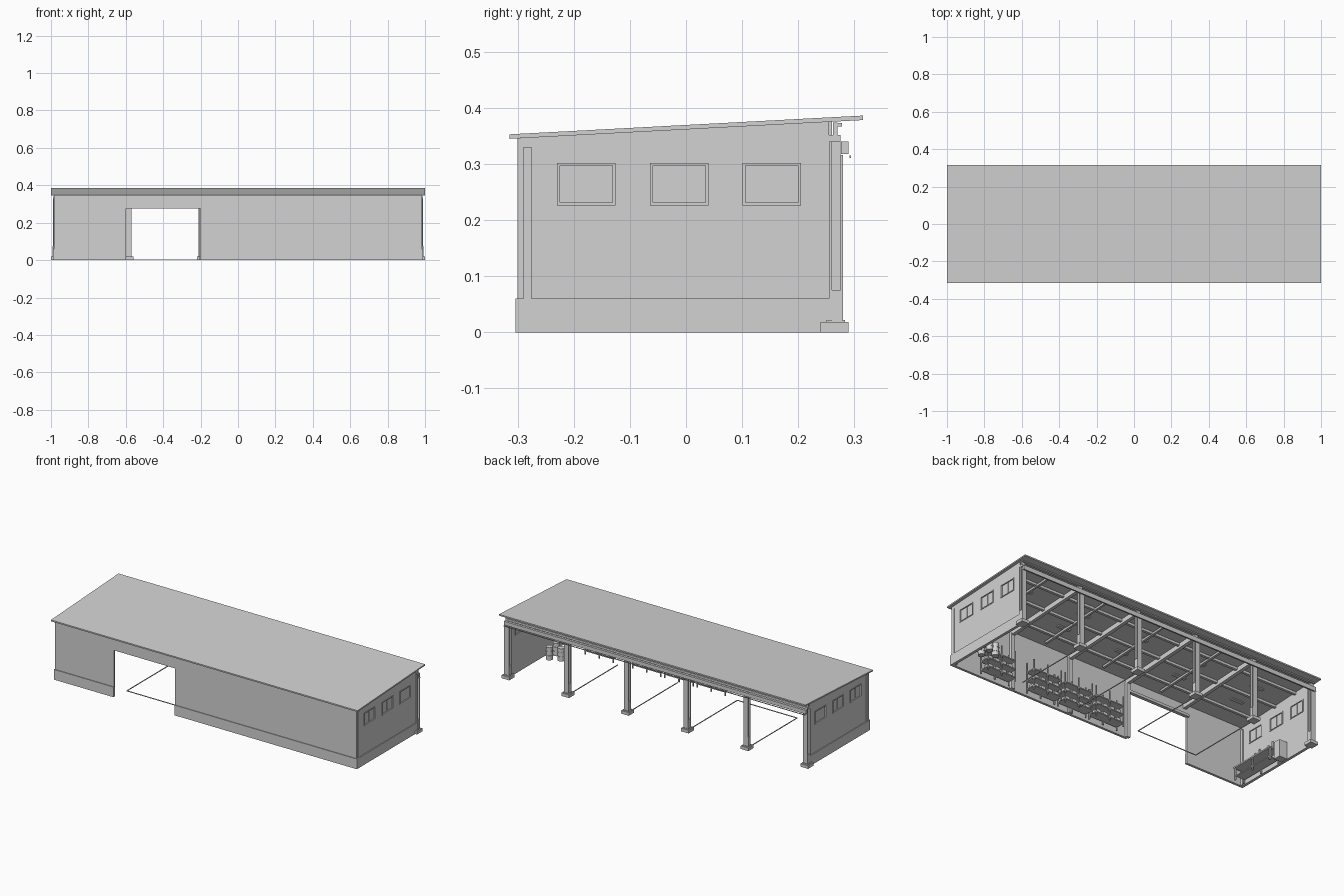
import bpy, bmesh
from mathutils import Vector

cube = bpy.data.objects.get("Cube")
if cube:
    bpy.data.objects.remove(cube, do_unlink=True)

grey = bpy.data.materials.new("light_grey")
grey.diffuse_color = (0.65, 0.65, 0.65, 1)
grey.use_nodes = True
grey.node_tree.nodes["Principled BSDF"].inputs["Base Color"].default_value = (0.65, 0.65, 0.65, 1)


def finish(name, bm):
    bmesh.ops.recalc_face_normals(bm, faces=bm.faces)
    mesh = bpy.data.meshes.new(name)
    bm.to_mesh(mesh)
    bm.free()
    mesh.materials.append(grey)
    ob = bpy.data.objects.new(name, mesh)
    bpy.context.collection.objects.link(ob)
    return ob


def boxes(name, spans):
    """One object from boxes given as (x0, x1, y0, y1, z0, z1)."""
    bm = bmesh.new()
    for x0, x1, y0, y1, z0, z1 in spans:
        lo, hi = Vector((x0, y0, z0)), Vector((x1, y1, z1))
        for v in bmesh.ops.create_cube(bm, size=1)["verts"]:
            v.co = (lo + hi) / 2 + v.co * (hi - lo)
    return finish(name, bm)


def prism(name, points, offset):
    """A flat outline swept along an offset."""
    bm = bmesh.new()
    face = bm.faces.new([bm.verts.new(p) for p in points])
    grown = bmesh.ops.extrude_face_region(bm, geom=[face])["geom"]
    verts = [g for g in grown if isinstance(g, bmesh.types.BMVert)]
    bmesh.ops.translate(bm, verts=verts, vec=offset)
    return finish(name, bm)


def under_roof(y):
    return 0.3615 + 0.053 * y


def sloped(name, x0, x1, y0, y1, top, depth):
    """A beam that follows the roof slope, its top set above the underside by top."""
    pts = [(x0, y, under_roof(y) + top - d) for y, d in
           ((y0, depth), (y1, depth), (y1, 0), (y0, 0))]
    return prism(name, pts, (x1 - x0, 0, 0))


# Roof
sloped("roof", -1, 1, -0.315, 0.315, 0.008, 0.008)

# Front wall with its doorway, and the plinth on either side
DOOR_L, DOOR_R, DOOR_TOP = -0.6, -0.2, 0.275
outline = [(-0.983, 0), (DOOR_L, 0), (DOOR_L, DOOR_TOP), (DOOR_R, DOOR_TOP),
           (DOOR_R, 0), (0.983, 0), (0.983, 0.345), (-0.983, 0.345)]
prism("front_wall", [(x, -0.3, z) for x, z in outline], (0, 0.01, 0))
boxes("front_plinth", [(a, b, -0.304, -0.299, 0, 0.06)
                       for a, b in ((-0.988, DOOR_L), (DOOR_R, 0.988))])
boxes("door_lintel", [(DOOR_L - 0.01, DOOR_R + 0.01, -0.29, -0.28, DOOR_TOP, 0.29)])

# End walls with three windows each
WINDOWS, HALF, SILL, HEAD = (-0.178, -0.012, 0.153), 0.052, 0.226, 0.302
for side, label in ((1, "left"), (-1, "right")):
    out, inn = side * 0.983, side * 0.972
    wall = prism(label + "_wall", [(inn, -0.295, 0), (inn, 0.255, 0),
                                   (inn, 0.255, under_roof(0.255)),
                                   (inn, -0.295, under_roof(-0.295))], (out - inn, 0, 0))
    a, b = sorted((side * 0.95, side))
    cutter = boxes(label + "_window_cutter",
                   [(a, b, c - HALF, c + HALF, SILL, HEAD) for c in WINDOWS])
    cutter.hide_render = True
    cutter.hide_viewport = True
    cutter.display_type = 'WIRE'
    cut = wall.modifiers.new("windows", 'BOOLEAN')
    cut.object = cutter
    cut.solver = 'EXACT'
    frames, panes = [], []
    a, b = sorted((side * 0.969, side * 0.986))
    p, q = sorted((side * 0.975, side * 0.979))
    t = 0.005
    for c in WINDOWS:
        l, r = c - HALF, c + HALF
        frames += [(a, b, l, r, SILL, SILL + t), (a, b, l, r, HEAD - t, HEAD),
                   (a, b, l, l + t, SILL + t, HEAD - t), (a, b, r - t, r, SILL + t, HEAD - t)]
        frames.append((p - 0.002, q + 0.002, c - 0.002, c + 0.002, SILL + t, HEAD - t))
        panes.append((p, q, l + t, r - t, SILL + t, HEAD - t))
    boxes(label + "_window_frames", frames)
    boxes(label + "_window_panes", panes)
    a, b = sorted((side * 0.982, side * 0.988))
    boxes(label + "_plinth", [(a, b, -0.3, 0.255, 0, 0.06)])

# Back columns as I-sections on concrete pads
COLUMNS = [-0.975 + 0.39 * i for i in range(6)]
flanges, pads, kerbs, struts = [], [], [], []
for x in COLUMNS:
    flanges += [(x - 0.015, x + 0.015, 0.255, 0.26, 0.02, 0.34),
                (x - 0.015, x + 0.015, 0.275, 0.28, 0.02, 0.316),
                (x - 0.003, x + 0.003, 0.26, 0.275, 0.02, 0.34)]
    pads += [(x - 0.025, x + 0.025, 0.24, 0.29, 0, 0.018),
             (x - 0.018, x + 0.018, 0.25, 0.283, 0.018, 0.022)]
    kerbs += [(x + s * 0.012 - 0.004, x + s * 0.012 + 0.004, 0.26, 0.278, 0.02, 0.075)
              for s in (-1, 1)]
    struts.append((x - 0.012, x + 0.012, 0.262, 0.27, 0.352, 0.374))
boxes("back_columns", flanges)
boxes("column_pads", pads)
boxes("column_guards", kerbs)
boxes("roof_struts", struts)

# Eave beams along the open side
boxes("eave_beam", [(-0.985, 0.985, 0.255, 0.275, 0.34, 0.352),
                    (-0.985, 0.985, 0.262, 0.278, 0.367, 0.373)])
boxes("shutter_box", [(-0.985, 0.985, 0.276, 0.29, 0.318, 0.34)])
boxes("shutter_rail", [(-0.985, 0.985, 0.291, 0.294, 0.311, 0.315)])

# Rafters, purlins and roof lamps
for x in COLUMNS[1:-1]:
    sloped("rafter", x - 0.01, x + 0.01, -0.29, 0.26, 0, 0.028)
    sloped("short_rafter", x + 0.185, x + 0.198, -0.25, 0.24, -0.008, 0.012)
for y in (-0.18, -0.02, 0.14):
    sloped("purlin", -0.972, 0.972, y - 0.007, y + 0.007, 0, 0.014)
for i in range(5):
    x = -0.82 + 0.39 * i
    for y in (-0.1, 0.06):
        sloped("roof_lamp", x, x + 0.08, y - 0.01, y + 0.01, 0, 0.006)

# Wall posts inside the front wall
boxes("front_posts", [(x - 0.012, x + 0.012, -0.29, -0.275, 0, 0.33)
                      for x in COLUMNS if not DOOR_L < x < DOOR_R])

# Thin bay markers at floor level
boxes("floor_markers", [(x - 0.002, x + 0.002, -0.2, 0.25, 0, 0.004) for x in COLUMNS[1:-1]]
      + [(-0.587, -0.195, -0.202, -0.198, 0, 0.004)])

# Racks along the front wall with stored goods
for left in (0.62, 0.31, 0.1, -0.11):
    right, y0, y1 = left + 0.19, -0.27, -0.21
    rack = [(x, x + 0.006, y, y + 0.006, 0, 0.18)
            for x in (left, left + 0.092, right - 0.006) for y in (y0, y1 - 0.006)]
    rack += [(left, right, y0, y1, z, z + 0.006) for z in (0.02, 0.07, 0.12)]
    boxes("storage_rack", rack)
    boxes("stored_boxes", [(left + 0.012 + 0.045 * i, left + 0.042 + 0.045 * i,
                            y0 + 0.01, y1 - 0.01, z, z + 0.022)
                           for i in range(4) for z in (0.026, 0.076)])

# Barrels near the left wall
for x, y in ((0.93, -0.055), (0.87, -0.08), (0.93, -0.12)):
    bm = bmesh.new()
    for radius, height in ((0.019, 0.075), (0.021, 0.006), (0.021, 0.006)):
        ring = bmesh.ops.create_cone(bm, cap_ends=True, segments=20, radius1=radius,
                                     radius2=radius, depth=height)["verts"]
        lift = 0.0375 if radius < 0.02 else (0.025 if len(bm.verts) < 90 else 0.05)
        bmesh.ops.translate(bm, verts=ring, vec=(x, y, lift))
    barrel = finish("barrel", bm)
    bpy.ops.object.select_all(action='DESELECT')
    barrel.select_set(True)
    bpy.context.view_layer.objects.active = barrel
    bpy.ops.object.shade_smooth_by_angle()

# Workbench and tools at the right wall
boxes("workbench", [(-0.97, -0.9, -0.27, 0.02, 0.07, 0.078), (-0.965, -0.905, -0.26, 0.01, 0.02, 0.026)]
      + [(x, x + 0.008, y, y + 0.008, 0, 0.07) for x in (-0.968, -0.91) for y in (-0.268, -0.13, 0.01)])
boxes("tool_cabinet", [(-0.97, -0.92, 0.03, 0.075, 0, 0.1)])
boxes("hanging_tools", [(-0.972, -0.967, -0.22 + 0.035 * i, -0.21 + 0.035 * i, 0.11, 0.135 + 0.01 * (i % 3))
                        for i in range(7)])
